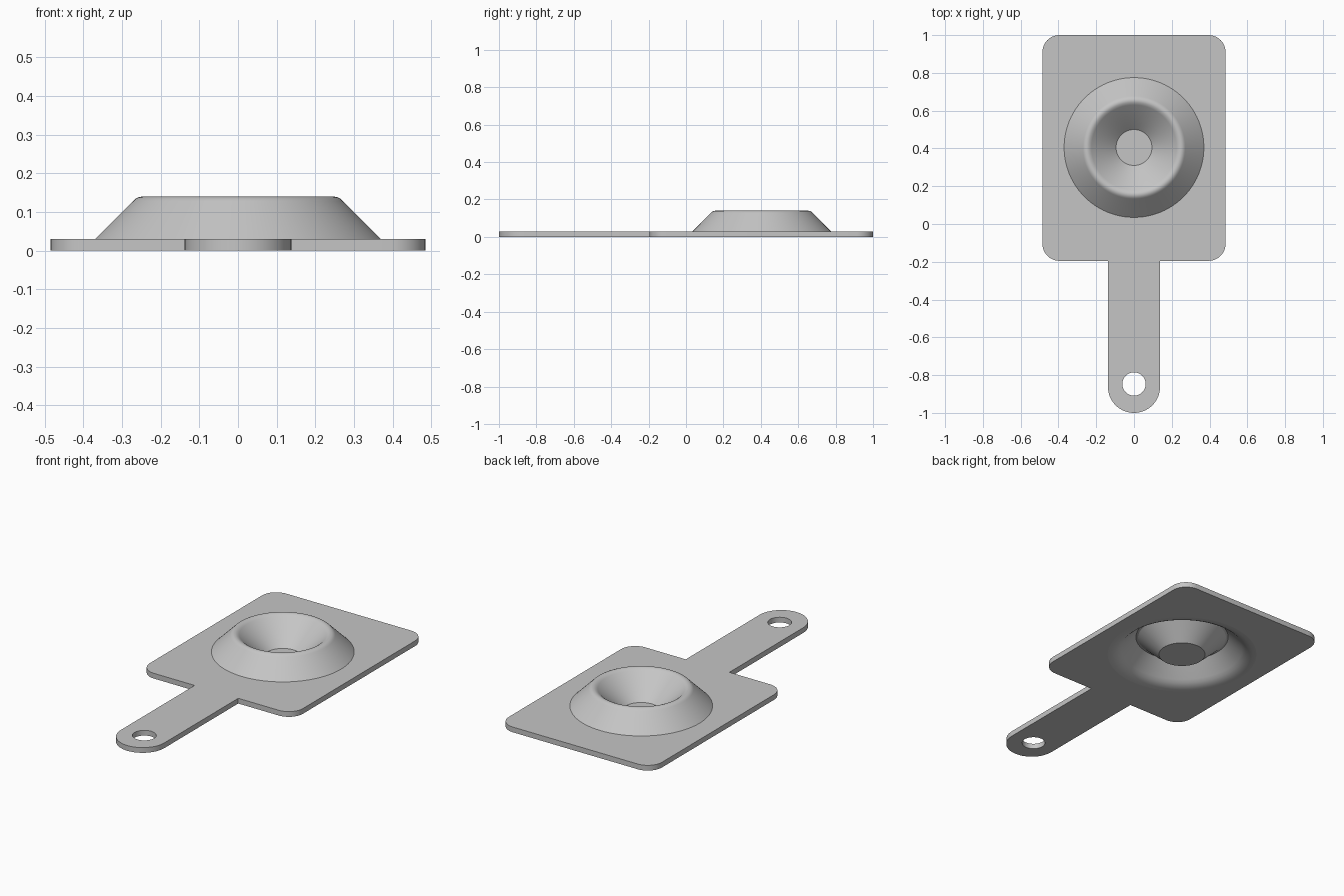
import bpy, bmesh, math
from mathutils import Vector

if "Cube" in bpy.data.objects:
    bpy.data.objects.remove(bpy.data.objects["Cube"])

T = 0.03                    # sheet thickness
CY = 0.405                  # dome centre along y
R_TOP, R_BOT = 0.37, 0.403  # where the dome meets the top and bottom of the sheet
SEG = 96

grey = bpy.data.materials.new("light grey")
grey.diffuse_color = (0.56, 0.56, 0.56, 1)
grey.use_nodes = True
grey.node_tree.nodes["Principled BSDF"].inputs["Base Color"].default_value = grey.diffuse_color


def arc(cx, cy, r, a0, a1, n):
    return [(cx + r * math.cos(math.radians(a0 + (a1 - a0) * i / n)),
             cy + r * math.sin(math.radians(a0 + (a1 - a0) * i / n))) for i in range(n + 1)]


def circle(cx, cy, r, n):
    return arc(cx, cy, r, 0, 360, n)[:-1]


def finish(name, bm):
    me = bpy.data.meshes.new(name)
    bm.to_mesh(me)
    bm.free()
    me.materials.append(grey)
    ob = bpy.data.objects.new(name, me)
    bpy.context.collection.objects.link(ob)
    bpy.ops.object.select_all(action='DESELECT')
    ob.select_set(True)
    bpy.context.view_layer.objects.active = ob
    bpy.ops.object.shade_smooth_by_angle(angle=math.radians(28))


# Plate with handle: rounded rectangle running into a round-ended tab
W, H, C = 0.485, 0.138, 0.09
outline = (arc(W - C, 1 - C, C, 0, 90, 10) + arc(-W + C, 1 - C, C, 90, 180, 10)
           + arc(-W + C, -0.195 + C, C, 180, 270, 10) + [(-H, -0.195)]
           + arc(0, -1 + H, H, 180, 360, 32) + [(H, -0.195)]
           + arc(W - C, -0.195 + C, C, 270, 360, 10))
hang_hole = circle(0, -0.847, 0.062, 40)

bm = bmesh.new()


def add_loop(pts, z):
    vs = [bm.verts.new((x, y, z)) for x, y in pts]
    return vs, [bm.edges.new((vs[i - 1], vs[i])) for i in range(len(vs))]


def sheet(z, dome_r):
    """Flat face bounded by the outline, the handle hole and the dome opening."""
    loops = [add_loop(p, z) for p in (outline, hang_hole, circle(0, CY, dome_r, SEG))]
    edges = [e for _, es in loops for e in es]
    res = bmesh.ops.triangle_fill(bm, use_beauty=True, use_dissolve=False, edges=edges)
    up = 1 if z > 0 else -1
    for f in res['geom']:
        if isinstance(f, bmesh.types.BMFace):
            f.normal_update()
            if f.normal.z * up < 0:
                f.normal_flip()
    return [vs for vs, _ in loops]


top, bottom = sheet(T, R_TOP), sheet(0, R_BOT)
for k in (0, 1):            # outer rim, then the hole wall facing inward
    for i in range(len(top[k])):
        quad = [bottom[k][i - 1], bottom[k][i], top[k][i], top[k][i - 1]]
        bm.faces.new(quad if k == 0 else quad[::-1])
finish("plate_with_handle", bm)


# Dome: pressed ring with a conical dish, both skins revolved about its centre
def revolve(bm, profile, upward):
    rings = [[bm.verts.new((x, y, z)) for x, y in circle(0, CY, r, SEG)] for r, z in profile]
    for a, b in zip(rings, rings[1:]):
        for i in range(SEG):
            q = [a[i - 1], a[i], b[i], b[i - 1]]
            bm.faces.new(q if upward else q[::-1])
    bm.faces.new(rings[-1] if upward else rings[-1][::-1])


upper = [(R_TOP, T), (0.272, 0.128), (0.266, 0.134), (0.258, 0.138), (0.249, 0.14),
         (0.24, 0.138), (0.232, 0.134), (0.225, 0.129), (0.095, 0.005)]
lower = [(R_BOT, 0), (0.382, 0.002), (0.361, 0.008), (0.342, 0.018), (0.326, 0.032),
         (0.25, 0.108), (0.238, 0.105), (0.125, 0)]
bm = bmesh.new()
revolve(bm, upper, True)
revolve(bm, lower, False)
finish("raised_dish", bm)
